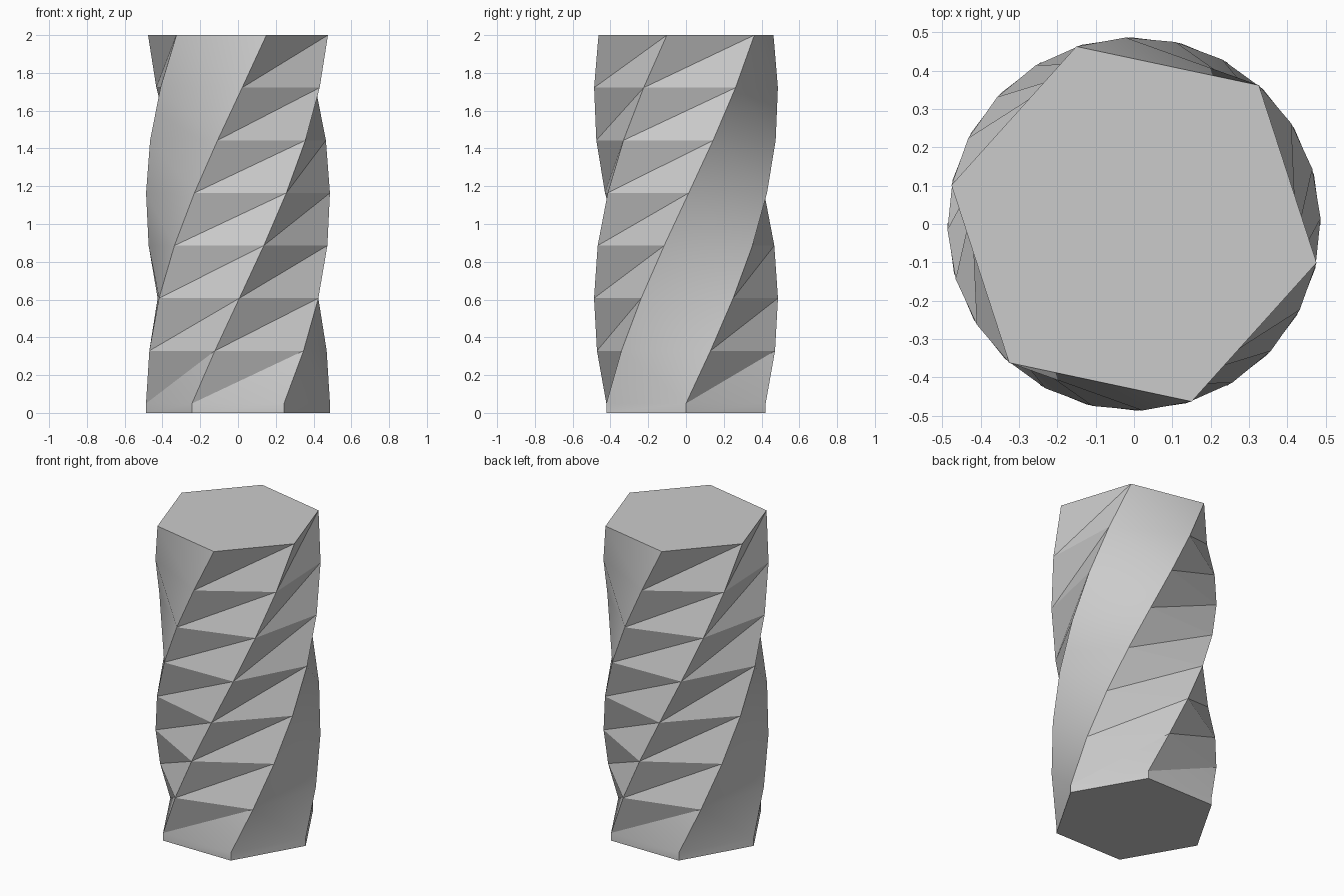
import bpy
import bmesh
from math import cos, sin, radians

cube = bpy.data.objects.get("Cube")
if cube:
    bpy.data.objects.remove(cube, do_unlink=True)

SIDES = 6
LAYERS = 7
RADIUS = 0.487
BASE = 0.05
HEIGHT = 2.0
TWIST = 108.0

# Plain grey material
grey = bpy.data.materials.new("grey")
grey.use_nodes = True
colour = (0.6, 0.6, 0.6, 1.0)
grey.diffuse_color = colour
grey.node_tree.nodes["Principled BSDF"].inputs["Base Color"].default_value = colour

bm = bmesh.new()


def ring(z, turn):
    """Hexagon of vertices at a height, turned by an angle in degrees."""
    angles = [radians(turn + i * 360 / SIDES) for i in range(SIDES)]
    return [bm.verts.new((RADIUS * cos(a), RADIUS * sin(a), z)) for a in angles]


# Straight foot, then evenly twisted layers
rings = [ring(0, 0)]
for k in range(LAYERS + 1):
    t = k / LAYERS
    rings.append(ring(BASE + (HEIGHT - BASE) * t, TWIST * t))

for k, (low, high) in enumerate(zip(rings, rings[1:])):
    for i in range(SIDES):
        j = (i + 1) % SIDES
        a, b, c, d = low[i], low[j], high[j], high[i]
        if k == 0:
            bm.faces.new((a, b, c, d))
        elif i % 3 == 2:
            # Bulging sides, on two opposite strips
            bm.faces.new((a, b, d))
            bm.faces.new((b, c, d))
        else:
            # Pleated sides
            bm.faces.new((a, b, c))
            bm.faces.new((a, c, d))

# End caps
bm.faces.new(list(reversed(rings[0])))
bm.faces.new(rings[-1])

mesh = bpy.data.meshes.new("twisted_column")
bm.to_mesh(mesh)
bm.free()
mesh.materials.append(grey)
column = bpy.data.objects.new("twisted_column", mesh)
bpy.context.collection.objects.link(column)

# Soft bulges, crisp pleats
bpy.ops.object.select_all(action="DESELECT")
column.select_set(True)
bpy.context.view_layer.objects.active = column
bpy.ops.object.shade_smooth_by_angle(angle=radians(30))
